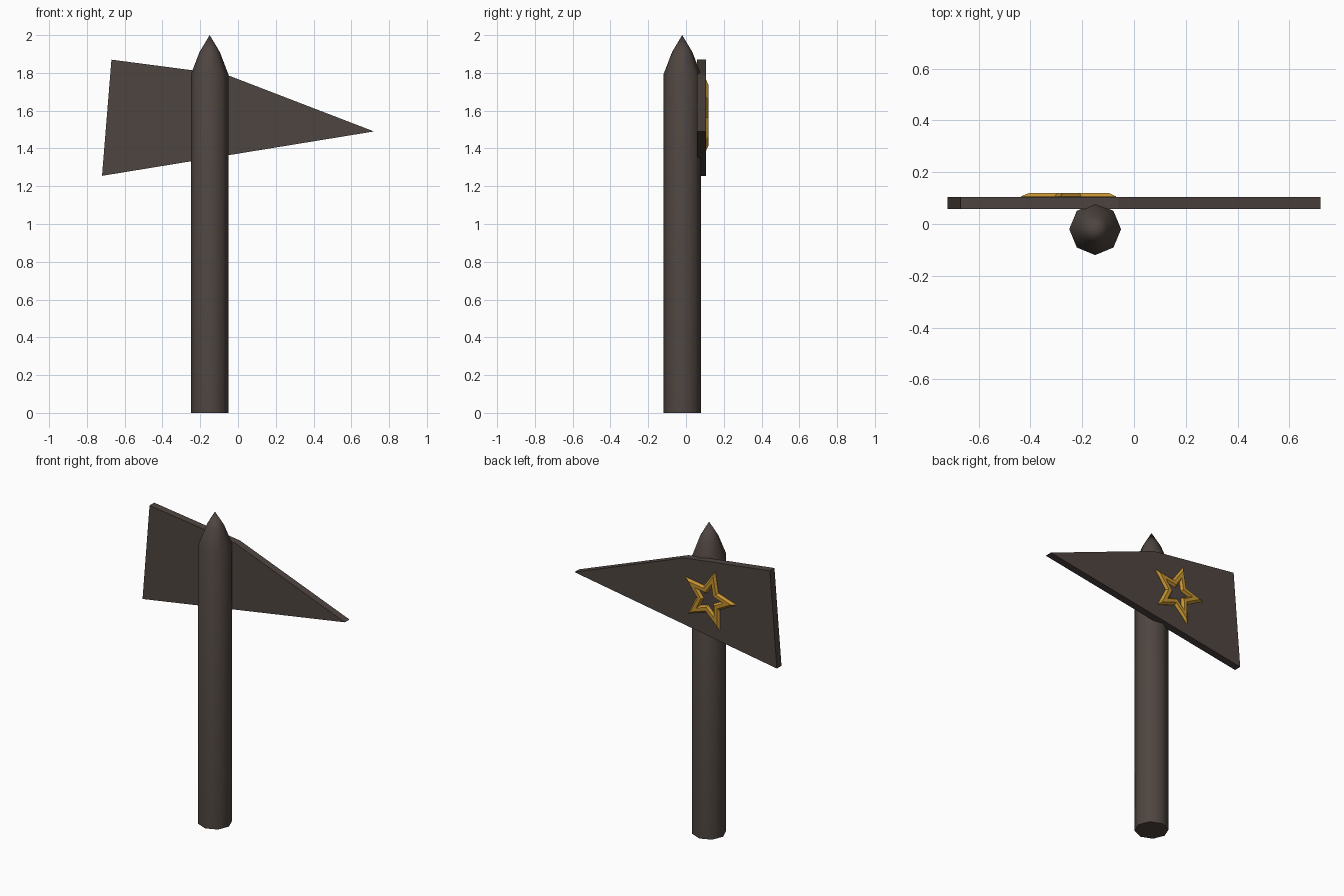
import bpy, bmesh, math

if "Cube" in bpy.data.objects:
    bpy.data.objects.remove(bpy.data.objects["Cube"])

def material(name, rgb):
    m = bpy.data.materials.new(name)
    m.diffuse_color = (*rgb, 1)
    m.use_nodes = True
    m.node_tree.nodes["Principled BSDF"].inputs["Base Color"].default_value = m.diffuse_color
    return m

wood = material("dark wood", (0.078, 0.060, 0.052))
gold = material("gold", (0.56, 0.29, 0.03))

def finish(name, bm, mat):
    bmesh.ops.recalc_face_normals(bm, faces=bm.faces)
    me = bpy.data.meshes.new(name)
    bm.to_mesh(me)
    bm.free()
    me.materials.append(mat)
    ob = bpy.data.objects.new(name, me)
    bpy.context.collection.objects.link(ob)
    return ob

def bridge(bm, a, b):
    n = len(a)
    for i in range(n):
        j = (i + 1) % n
        bm.faces.new((a[i], a[j], b[j], b[i]))

# Eight-sided post with a slightly rounded pointed top
bm = bmesh.new()
rings = []
for r, z in [(0.1, 0), (0.1, 1.79), (0.054, 1.91)]:
    rings.append([bm.verts.new((-0.15 + r * math.cos(k * math.pi / 4),
                                -0.02 + r * math.sin(k * math.pi / 4), z)) for k in range(8)])
bm.faces.new(rings[0])
bridge(bm, rings[0], rings[1])
bridge(bm, rings[1], rings[2])
tip = bm.verts.new((-0.15, -0.02, 2.0))
for k in range(8):
    bm.faces.new((rings[2][k], rings[2][(k + 1) % 8], tip))
post = finish("post", bm, wood)
bpy.context.view_layer.objects.active = post
post.select_set(True)
bpy.ops.object.shade_smooth_by_angle(angle=math.radians(50))

# Pointed sign board
bm = bmesh.new()
outline = [(-0.67, 1.87), (-0.06, 1.79), (0.72, 1.49), (-0.72, 1.255)]
front, back = [[bm.verts.new((x, y, z)) for x, z in outline] for y in (0.058, 0.105)]
bm.faces.new(front)
bm.faces.new(back)
bridge(bm, front, back)
finish("sign_board", bm, wood)

# Bevelled star ring on the back of the board, tilted with the board edge
bm = bmesh.new()
def star(scale, y):
    pts = []
    for k in range(10):
        r = 0.197 * scale * (1 if k % 2 == 0 else 0.45)
        a = math.radians(175 + 36 * k)
        pts.append(bm.verts.new((-0.239 + r * math.cos(a), y, 1.571 + r * math.sin(a))))
    return pts
loops = [star(s, y) for s, y in [(1, 0.103), (1, 0.107), (0.84, 0.12), (0.56, 0.12), (0.4, 0.103)]]
for a, b in zip(loops, loops[1:] + loops[:1]):
    bridge(bm, a, b)
finish("star_emblem", bm, gold)
